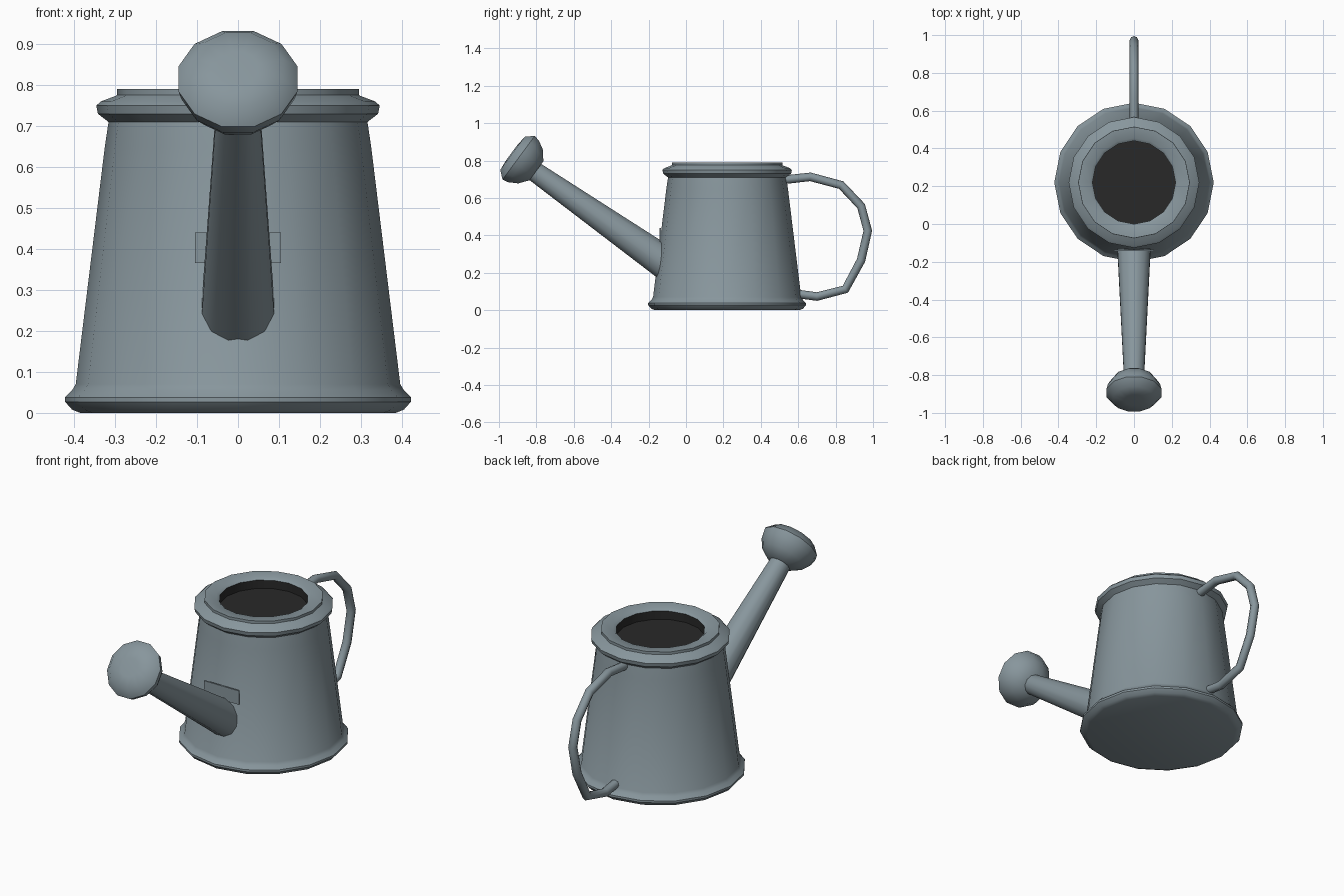
import bpy, bmesh, math
from mathutils import Vector, Matrix

if "Cube" in bpy.data.objects:
    bpy.data.objects.remove(bpy.data.objects["Cube"])

CY = 0.22  # body axis position along y


def material(name, rgb):
    m = bpy.data.materials.new(name)
    m.diffuse_color = (*rgb, 1)
    m.use_nodes = True
    m.node_tree.nodes["Principled BSDF"].inputs["Base Color"].default_value = m.diffuse_color
    return m


steel = material("blue_grey_steel", (0.245, 0.305, 0.335))
dark = material("dark_interior", (0.022, 0.022, 0.022))


def finish(bm, name, mats, angle=40):
    bmesh.ops.recalc_face_normals(bm, faces=bm.faces)
    me = bpy.data.meshes.new(name)
    bm.to_mesh(me)
    bm.free()
    ob = bpy.data.objects.new(name, me)
    bpy.context.collection.objects.link(ob)
    for m in mats:
        me.materials.append(m)
    bpy.ops.object.select_all(action='DESELECT')
    ob.select_set(True)
    bpy.context.view_layer.objects.active = ob
    bpy.ops.object.shade_smooth_by_angle(angle=math.radians(angle))
    return ob


def lathe(name, profile, sides, matrix, mats, dark_from=None, offset=0.0, angle=40):
    """Revolve (radius, height) points and cap both ends."""
    bm = bmesh.new()
    rings = []
    for r, h in profile:
        ring = []
        for i in range(sides):
            a = 2 * math.pi * (i + offset) / sides
            ring.append(bm.verts.new(matrix @ Vector((r * math.cos(a), r * math.sin(a), h))))
        rings.append(ring)
    for k in range(len(rings) - 1):
        for i in range(sides):
            j = (i + 1) % sides
            f = bm.faces.new((rings[k][i], rings[k][j], rings[k + 1][j], rings[k + 1][i]))
            f.material_index = int(dark_from is not None and k >= dark_from)
    bm.faces.new(rings[0][::-1])
    cap = bm.faces.new(rings[-1])
    cap.material_index = int(dark_from is not None)
    return finish(bm, name, mats, angle)


def along(start, end):
    """Matrix whose z axis runs from start to end."""
    d = Vector(end) - Vector(start)
    return Matrix.Translation(start) @ d.to_track_quat('Z', 'Y').to_matrix().to_4x4(), d.length


# Body: rolled base, tapered wall, rolled collar, raised rim, dark recess
body = [(0.385, 0), (0.405, 0.008), (0.422, 0.027), (0.422, 0.038), (0.405, 0.055),
        (0.396, 0.07), (0.325, 0.65), (0.316, 0.71), (0.342, 0.73), (0.346, 0.75),
        (0.335, 0.76), (0.298, 0.774), (0.295, 0.776), (0.295, 0.79), (0.235, 0.786),
        (0.22, 0.775), (0.22, 0.73)]
lathe("can_body", body, 16, Matrix.Translation((0, CY, 0)), [steel, dark], dark_from=15)

# Spout: tapered tube running into the body
spout_tip = (0, -0.81, 0.742)
m, length = along((0, -0.05, 0.21), spout_tip)
lathe("spout", [(0.095, 0), (0.055, length)], 12, m, [steel], offset=0.5)

# Sprinkler head at the spout tip
m, _ = along((0, -0.80, 0.745), (0, -0.93, 0.841))
head = [(0.065, 0), (0.115, 0.038), (0.143, 0.085), (0.15, 0.118), (0.115, 0.158), (0.05, 0.164)]
lathe("sprinkler_head", head, 12, m, [steel], offset=0.5, angle=50)

# Mounting plate behind the spout
bm = bmesh.new()
bmesh.ops.create_cube(bm, size=1, matrix=Matrix.Translation((0, -0.139, 0.403))
                      @ Matrix.Diagonal((0.21, 0.008, 0.075, 1)))
finish(bm, "spout_plate", [steel])

# Handle: tube swept along a bent path
path = [(0.50, 0.695), (0.665, 0.713), (0.83, 0.669), (0.936, 0.557), (0.972, 0.425),
        (0.936, 0.267), (0.852, 0.112), (0.70, 0.073), (0.575, 0.09)]
pts = [Vector((0, y, z)) for y, z in path]
bm = bmesh.new()
rings, sides, rad = [], 8, 0.023
for k, p in enumerate(pts):
    t0 = (p - pts[max(k - 1, 0)]).normalized()
    t1 = (pts[min(k + 1, len(pts) - 1)] - p).normalized()
    t = (t0 + t1).normalized()
    n = Vector((1, 0, 0)).cross(t)
    rings.append([bm.verts.new(p + rad * (math.cos(a) * Vector((1, 0, 0)) + math.sin(a) * n))
                  for a in (2 * math.pi * i / sides for i in range(sides))])
for a, b in zip(rings, rings[1:]):
    for i in range(sides):
        j = (i + 1) % sides
        bm.faces.new((a[i], a[j], b[j], b[i]))
bm.faces.new(rings[0])
bm.faces.new(rings[-1][::-1])
finish(bm, "handle", [steel], 50)
